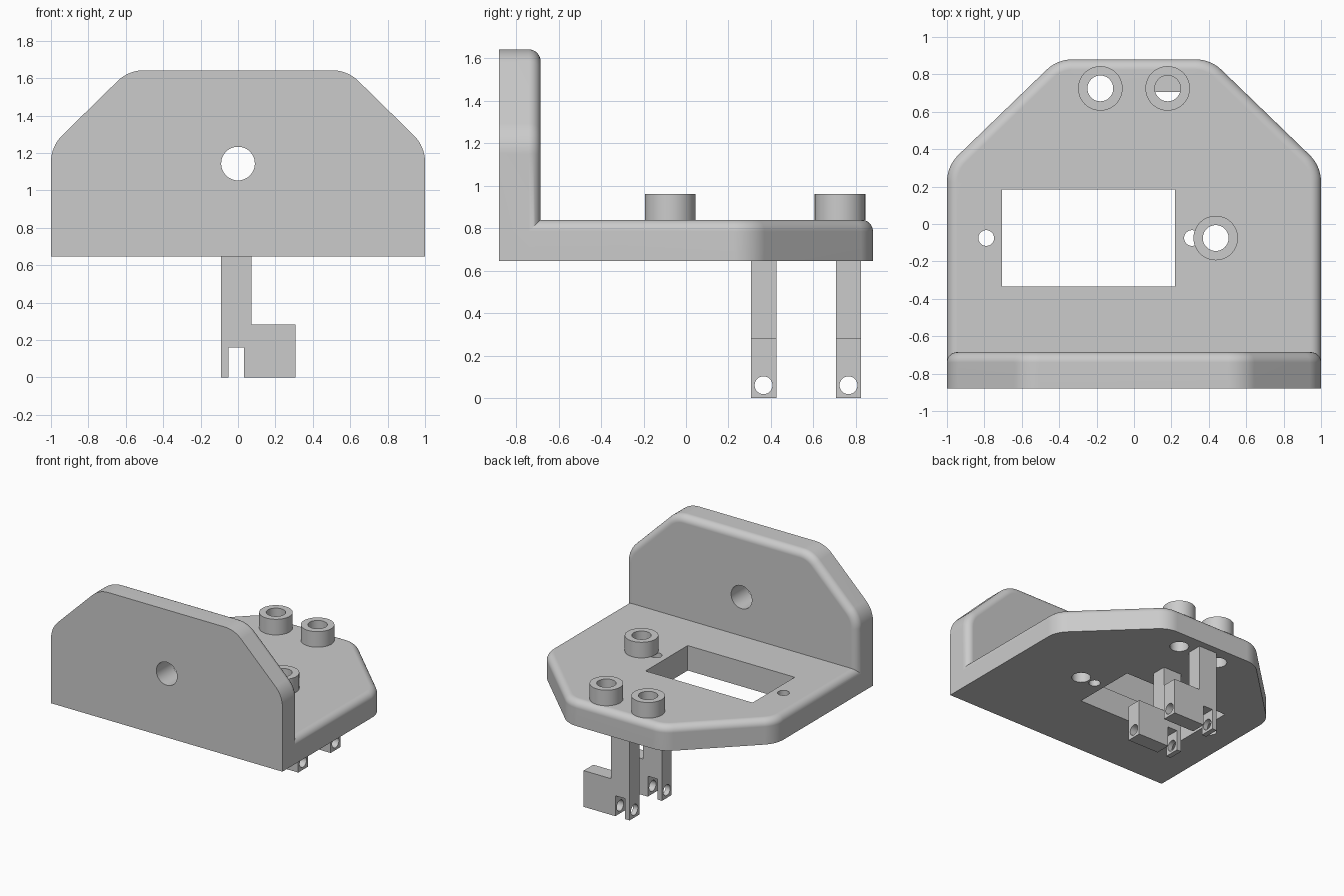
import bpy, bmesh, math
from mathutils import Matrix, Vector

cube = bpy.data.objects.get("Cube")
if cube:
    bpy.data.objects.remove(cube, do_unlink=True)

grey = bpy.data.materials.new("plain_grey")
grey.use_nodes = True
grey.diffuse_color = (0.6, 0.6, 0.6, 1)
grey.node_tree.nodes["Principled BSDF"].inputs["Base Color"].default_value = (0.6, 0.6, 0.6, 1)

BOTTOM, TOP = 0.645, 0.84        # base plate levels
FRONT, INNER = -0.88, -0.685     # upright plate faces
UPRIGHT = Matrix(((1, 0, 0, 0), (0, 0, 1, 0), (0, 1, 0, 0), (0, 0, 0, 1)))  # swap y and z


def make_object(name, bm):
    bmesh.ops.recalc_face_normals(bm, faces=bm.faces)
    mesh = bpy.data.meshes.new(name)
    bm.to_mesh(mesh)
    bm.free()
    mesh.materials.append(grey)
    obj = bpy.data.objects.new(name, mesh)
    bpy.context.collection.objects.link(obj)
    return obj


def prism(name, outline, low, high, fillet=0, matrix=Matrix()):
    """Extrude an outline; optionally fillet the upper rim except its first straight side."""
    bm = bmesh.new()
    face = bm.faces.new([bm.verts.new((x, y, low)) for x, y in outline])
    bm.normal_update()
    new = bmesh.ops.extrude_face_region(bm, geom=[face])["geom"]
    bmesh.ops.translate(bm, vec=(0, 0, high - low),
                        verts=[g for g in new if isinstance(g, bmesh.types.BMVert)])
    bmesh.ops.recalc_face_normals(bm, faces=bm.faces)
    if fillet:
        base = min(p[1] for p in outline)
        rim = [e for e in bm.edges if all(v.co.z > high - 1e-4 for v in e.verts)
               and not all(v.co.y < base + 1e-4 for v in e.verts)]
        bmesh.ops.bevel(bm, geom=rim, offset=fillet, segments=8, profile=0.5, affect='EDGES')
    bm.transform(matrix)
    return make_object(name, bm)


def cylinder(name, centre, radius, depth, axis='Z', sides=48):
    turn = {'X': Matrix.Rotation(math.pi / 2, 4, 'Y'),
            'Y': Matrix.Rotation(math.pi / 2, 4, 'X'), 'Z': Matrix()}[axis]
    bm = bmesh.new()
    bmesh.ops.create_cone(bm, cap_ends=True, segments=sides, radius1=radius, radius2=radius,
                          depth=depth, matrix=Matrix.Translation(centre) @ turn)
    return make_object(name, bm)


def combine(obj, other, operation='DIFFERENCE'):
    mod = obj.modifiers.new("combine", 'BOOLEAN')
    mod.operation, mod.solver, mod.object = operation, 'EXACT', other
    bpy.context.view_layer.objects.active = obj
    bpy.ops.object.modifier_apply(modifier=mod.name)
    bpy.data.objects.remove(other, do_unlink=True)


def finish(obj):
    bpy.ops.object.select_all(action='DESELECT')
    obj.select_set(True)
    bpy.context.view_layer.objects.active = obj
    bpy.ops.object.shade_smooth_by_angle(angle=math.radians(30))
    mod = obj.modifiers.new("even_shading", 'WEIGHTED_NORMAL')
    mod.keep_sharp = True


def round_corner(before, corner, after, radius=0.2, steps=8):
    """Points of an arc tangent to both sides of a corner."""
    c = Vector(corner)
    a, b = (Vector(before) - c).normalized(), (Vector(after) - c).normalized()
    half = a.angle(b) / 2
    centre = c + (a + b).normalized() * radius / math.sin(half)
    start = c + a * radius / math.tan(half) - centre
    end = c + b * radius / math.tan(half) - centre
    sweep = start.angle_signed(end)
    return [tuple(centre + Matrix.Rotation(-sweep * i / steps, 2) @ start)
            for i in range(steps + 1)]


def plate_outline(low, shoulder, high, half_top):
    """Symmetric plate with two rounded, angled shoulders."""
    right = [(1, low)]
    right += round_corner((1, low), (1, shoulder), (half_top, high))
    right += round_corner((1, shoulder), (half_top, high), (0, high))
    return right + [(-x, y) for x, y in reversed(right)]


# Base plate and upright plate, joined in one bracket
bracket = prism("bracket", plate_outline(FRONT, 0.31, 0.88, 0.41), BOTTOM, TOP, 0.055)
upright = prism("upright_plate", plate_outline(BOTTOM, 1.235, 1.642, 0.585),
                FRONT, INNER, 0.055, UPRIGHT)
combine(bracket, upright, 'UNION')

# Rectangular opening, screw holes and upright hole
window = [(-0.705, -0.335), (0.22, -0.335), (0.22, 0.185), (-0.705, 0.185)]
combine(bracket, prism("window_cutter", window, 0.5, 1.0))
for x in (-0.79, 0.31):
    combine(bracket, cylinder("screw_cutter", (x, -0.075, 0.74), 0.042, 0.5))
combine(bracket, cylinder("upright_cutter", (0, -0.78, 1.143), 0.09, 0.5, 'Y'))

# Bosses with holes running through the base
for i, (x, y) in enumerate([(-0.18, 0.725), (0.18, 0.725), (0.437, -0.075)], 1):
    combine(bracket, cylinder("boss_hole_cutter", (x, y, 0.74), 0.069, 0.5))
    boss = cylinder(f"boss_{i}", (x, y, (TOP + 0.962) / 2), 0.119, 0.962 - TOP)
    combine(boss, cylinder("boss_cutter", (x, y, 0.9), 0.069, 0.5))
    finish(boss)
finish(bracket)

# Slotted legs with a foot and a cross hole
leg_outline = [(-0.09, 0), (-0.05, 0), (-0.05, 0.16), (0.033, 0.16), (0.033, 0), (0.307, 0),
               (0.307, 0.283), (0.072, 0.283), (0.072, BOTTOM), (-0.09, BOTTOM)]
for name, y in (("middle_leg", 0.365), ("rear_leg", 0.765)):
    leg = prism(name, leg_outline, y - 0.06, y + 0.06, 0, UPRIGHT)
    combine(leg, cylinder("pin_cutter", (0.1, y, 0.061), 0.042, 1.0, 'X', 32))
    finish(leg)
